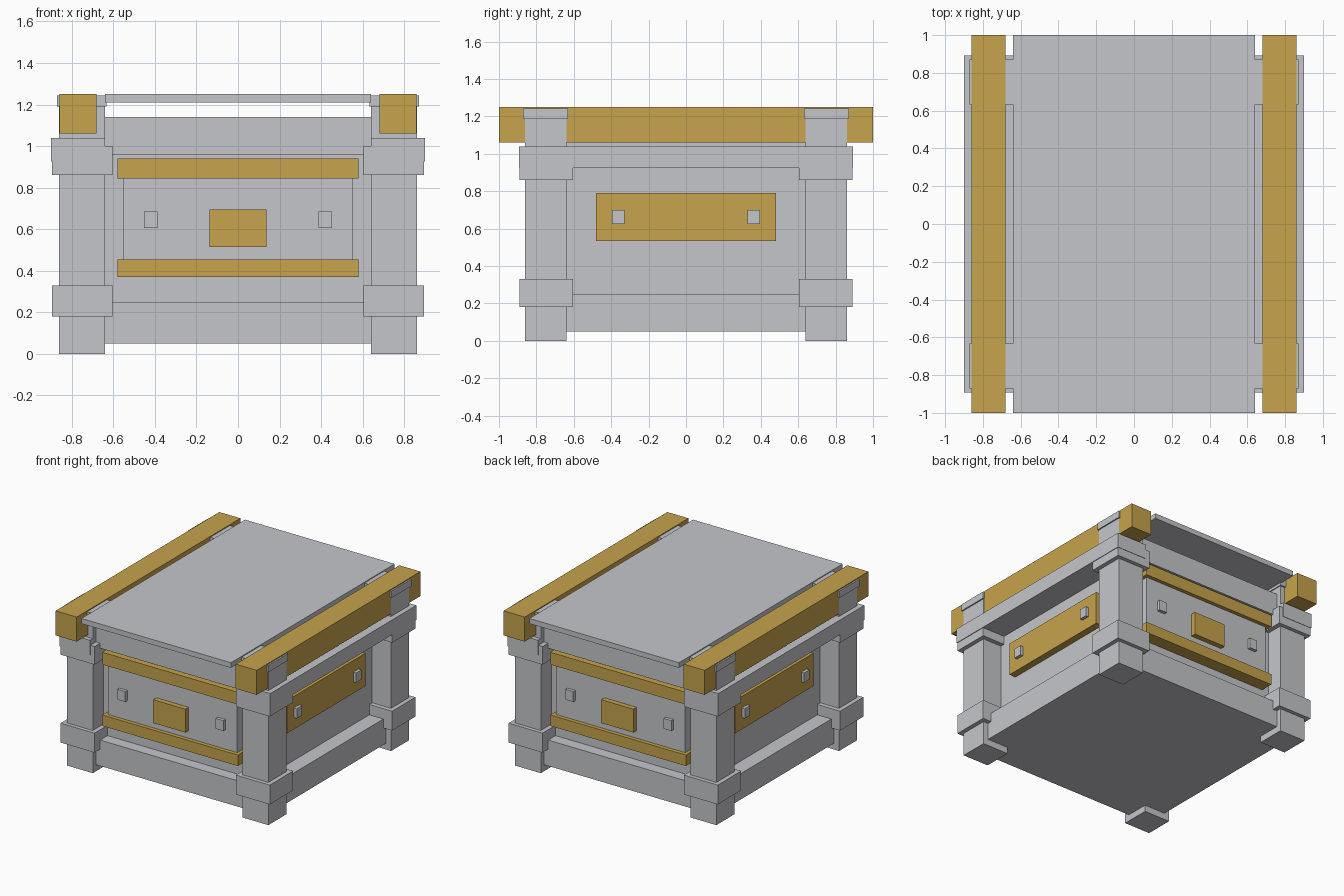
import bpy
import bmesh
from itertools import product


cube = bpy.data.objects.get("Cube")
if cube:
    bpy.data.objects.remove(cube, do_unlink=True)


def make_material(name, color):
    mat = bpy.data.materials.new(name)
    mat.use_nodes = True
    mat.diffuse_color = color
    mat.node_tree.nodes["Principled BSDF"].inputs["Base Color"].default_value = color
    return mat


grey = make_material("light_grey", (0.56, 0.565, 0.59, 1))
gold = make_material("gold", (0.57, 0.37, 0.074, 1))


def box(name, xs, ys, zs, mat=grey):
    """Flat-sided box spanning the given ranges."""
    bm = bmesh.new()
    bmesh.ops.create_cube(bm, size=1)
    for v in bm.verts:
        for i, (lo, hi) in enumerate((xs, ys, zs)):
            v.co[i] = lo if v.co[i] < 0 else hi
    mesh = bpy.data.meshes.new(name)
    bm.to_mesh(mesh)
    bm.free()
    mesh.materials.append(mat)
    obj = bpy.data.objects.new(name, mesh)
    bpy.context.collection.objects.link(obj)
    return obj


def span(side, lo, hi):
    """Range mirrored to the chosen side of the centre."""
    return tuple(sorted((side * lo, side * hi)))


def both(half):
    return (-half, half)


# Central body, base skirt, upper body and lid
box("body", both(0.70), both(0.73), (0.06, 0.97))
box("base_skirt", both(0.82), both(0.82), (0.05, 0.25))
box("upper_body", both(0.64), both(0.82), (0.96, 1.14))
box("lid", both(0.64), both(1.0), (1.21, 1.25))

# Corner posts with collars and caps
for sx, sy in product((-1, 1), repeat=2):
    corner = ("left" if sx > 0 else "right") + ("_back" if sy > 0 else "_front")
    for part, lo, hi_x, hi_y, zs in (
        ("post", 0.64, 0.862, 0.86, (0, 1.2)),
        ("lower_collar", 0.605, 0.895, 0.89, (0.18, 0.33)),
        ("upper_collar", 0.605, 0.895, 0.89, (0.86, 1.0)),
        ("post_cap", 0.632, 0.872, 0.872, (1.19, 1.243)),
    ):
        box(f"{part}_{corner}", span(sx, lo, hi_x), span(sy, lo, hi_y), zs)

# Side beams, top rails and side plaques with studs
for s, side in ((1, "left"), (-1, "right")):
    box(f"side_beam_{side}", span(s, 0.64, 0.90), both(0.893), (0.925, 1.04))
    box(f"top_rail_{side}", span(s, 0.68, 0.86), both(1.0), (1.06, 1.25), gold)
    box(f"side_plaque_{side}", span(s, 0.69, 0.755), both(0.48), (0.535, 0.79), gold)
    for t in (-1, 1):
        box(f"side_stud_{side}", span(s, 0.74, 0.78), span(t, 0.33, 0.395), (0.625, 0.70))

# Front and back panels with trim bars, centre plate and studs
for s, end in ((-1, "front"), (1, "back")):
    box(f"panel_{end}", both(0.553), span(s, 0.72, 0.80), (0.44, 0.86))
    for level, zs in (("lower", (0.37, 0.455)), ("upper", (0.845, 0.94))):
        box(f"{level}_trim_{end}", both(0.58), span(s, 0.72, 0.83), zs, gold)
    box(f"centre_plate_{end}", both(0.138), span(s, 0.79, 0.84), (0.515, 0.695), gold)
    for t in (-1, 1):
        box(f"stud_{end}", span(t, 0.387, 0.453), span(s, 0.79, 0.825), (0.605, 0.685))
